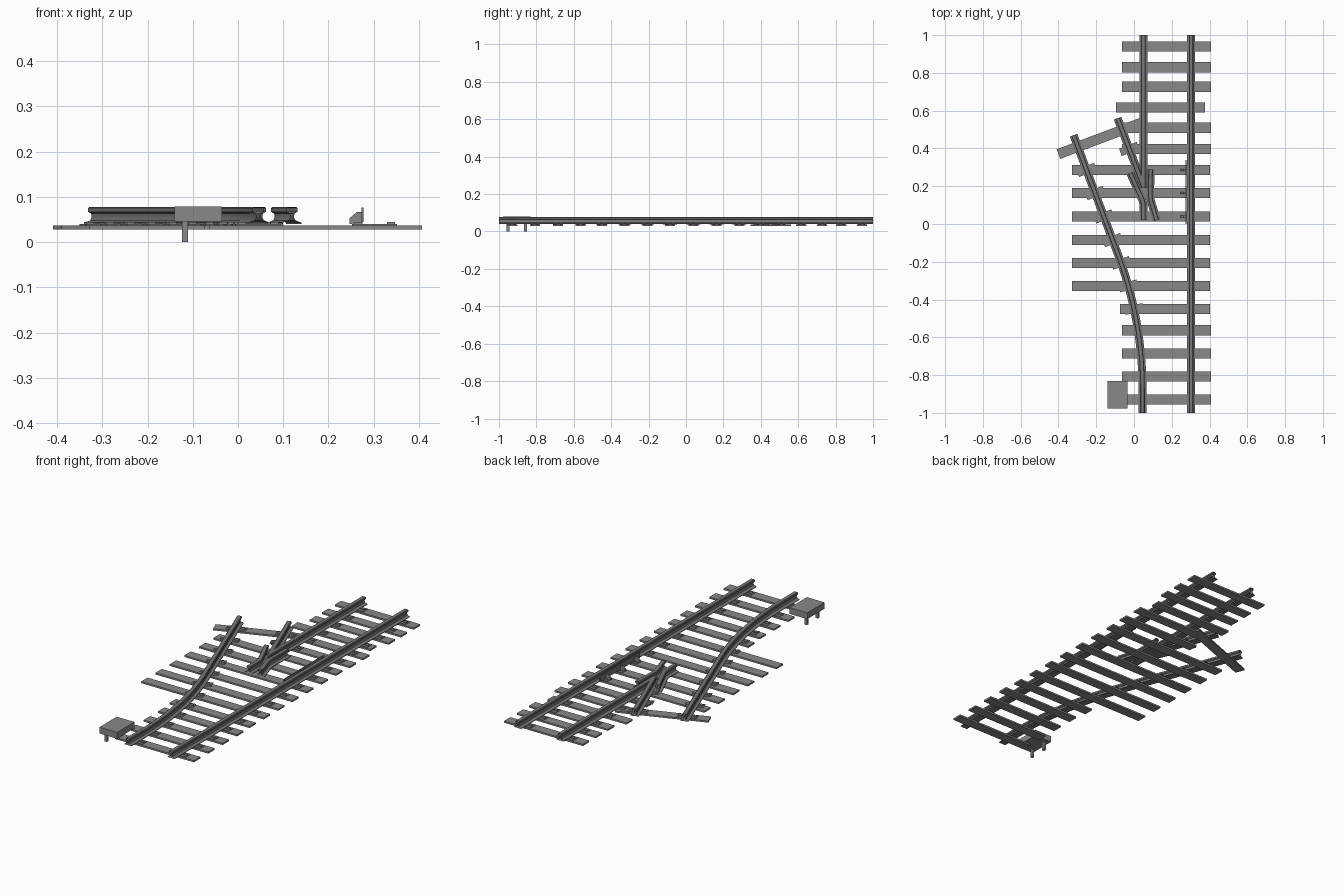
import bpy, bmesh, math
from mathutils import Matrix, Vector

cube = bpy.data.objects.get("Cube")
if cube:
    bpy.data.objects.remove(cube, do_unlink=True)


def material(name, value):
    m = bpy.data.materials.new(name)
    m.use_nodes = True
    m.diffuse_color = (value, value, value, 1)
    m.node_tree.nodes["Principled BSDF"].inputs["Base Color"].default_value = (value, value, value, 1)
    return m


GREY = material("weathered_grey", 0.25)
STEEL = material("dark_steel", 0.19)


def finish(bm, name, mat, smooth=False):
    bmesh.ops.recalc_face_normals(bm, faces=bm.faces)
    mesh = bpy.data.meshes.new(name)
    bm.to_mesh(mesh)
    bm.free()
    mesh.materials.append(mat)
    ob = bpy.data.objects.new(name, mesh)
    bpy.context.collection.objects.link(ob)
    if smooth:
        bpy.ops.object.select_all(action='DESELECT')
        ob.select_set(True)
        bpy.context.view_layer.objects.active = ob
        bpy.ops.object.shade_smooth_by_angle(angle=math.radians(35))
    return ob


def add_box(bm, center, size, angle=0):
    mat = (Matrix.Translation(center) @ Matrix.Rotation(angle, 4, 'Z')
           @ Matrix.Diagonal((*size, 1)))
    bmesh.ops.create_cube(bm, size=1, matrix=mat)


def box(name, center, size, mat, angle=0):
    bm = bmesh.new()
    add_box(bm, center, size, angle)
    return finish(bm, name, mat)


# Rail section: foot, web and head, mirrored into a closed ring
HALF = [(.021, .040), (.021, .043), (.007, .048), (.004, .055),
        (.005, .063), (.012, .067), (.012, .075), (.009, .078)]
RING = HALF + [(-x, z) for x, z in reversed(HALF)]


def rail(name, path):
    """Sweep the section along a path, leaving the ends open."""
    pts = [Vector(p) for p in path]
    bm = bmesh.new()
    rings = []
    for i, p in enumerate(pts):
        ahead = (pts[min(i + 1, len(pts) - 1)] - pts[max(i - 1, 0)]).normalized()
        side = Vector((ahead.y, -ahead.x))
        rings.append([bm.verts.new((p.x + side.x * s, p.y + side.y * s, z)) for s, z in RING])
    n = len(RING)
    for a, b in zip(rings, rings[1:]):
        for k in range(n):
            bm.faces.new((a[k], a[(k + 1) % n], b[(k + 1) % n], b[k]))
    finish(bm, name, STEEL, smooth=True)


# Diverging rail: straight lead, arc, straight run
TURN = math.radians(20.6)
RADIUS = 2.03
curve = [(.045, -1)]
for i in range(17):
    a = TURN * i / 16
    curve.append((.045 - RADIUS * (1 - math.cos(a)), -.875 + RADIUS * math.sin(a)))
curve.append((-.32, .47))

rails = {
    "straight_rail": [(.302, -1), (.302, 1)],
    "curved_rail": curve,
    "inner_straight_rail": [(.05, .19), (.05, 1)],
    "inner_diverging_rail": [(.05, .2), (-.087, .56)],
    "left_wing_rail": [(.05, .02), (.05, .1), (.045, .125), (-.02, .27)],
    "right_wing_rail": [(.12, .02), (.09, .12), (.085, .15), (.088, .29)],
}
for name, path in rails.items():
    rail(name, path)

# Sleepers: y, left end, right end
NEAR, WIDE = (-.063, .407), (-.328, .402)
sleepers = [(y, *NEAR) for y in (.94, .83, .727, .51, .397, -.563, -.685, -.807, -.929)]
sleepers += [(y, *WIDE) for y in (.286, .164, .04, -.085, -.206, -.328)]
sleepers += [(.616, -.095, .375), (-.45, -.074, .402)]
for i, (y, x0, x1) in enumerate(sleepers):
    box(f"sleeper_{i + 1}", ((x0 + x1) / 2, y, .0325), (x1 - x0, .054, .009), GREY)
box("angled_sleeper", (-.18, .453, .0323), (.47, .054, .0086), GREY, TURN)


# Tie plates with end clips wherever a rail crosses a sleeper
def crossing(path, y):
    for (xa, ya), (xb, yb) in zip(path, path[1:]):
        if ya <= y <= yb or yb <= y <= ya:
            return xa + (xb - xa) * (y - ya) / (yb - ya), math.atan2(xa - xb, yb - ya)


def add_plate(bm, x, y, angle):
    angle = (angle + math.pi / 2) % math.pi - math.pi / 2
    add_box(bm, (x, y, .0385), (.10, .042, .003), angle)
    for s in (-1, 1):
        dx = s * .036
        add_box(bm, (x + dx * math.cos(angle), y + dx * math.sin(angle), .0415),
                (.018, .016, .005), angle)


plates = bmesh.new()
for name, path in rails.items():
    if "wing" in name:
        continue
    for y, x0, x1 in sleepers:
        hit = crossing(path, y)
        if hit and x0 < hit[0] < x1:
            add_plate(plates, hit[0], y, hit[1])
add_plate(plates, -.296, .41, TURN)
add_plate(plates, -.062, .495, TURN)
finish(plates, "tie_plates", GREY)

# Guard rail beside the straight rail, with sloped brackets
box("guard_rail", (.275, .17, .060), (.005, .34, .032), STEEL)
bm = bmesh.new()
profile = [(.247, .040), (.247, .053), (.262, .066), (.273, .066), (.273, .040)]
for y in (.286, .164, .04):
    front = bm.faces.new([bm.verts.new((x, y - .005, z)) for x, z in profile])
    new = bmesh.ops.extrude_face_region(bm, geom=[front])["geom"]
    bmesh.ops.translate(bm, vec=(0, .01, 0),
                        verts=[g for g in new if isinstance(g, bmesh.types.BMVert)])
finish(bm, "guard_rail_brackets", GREY)

# Switch machine on two legs
box("switch_box", (-.088, -.904, .062), (.105, .147, .034), GREY)
for name, y in (("front_leg", -.952), ("back_leg", -.858)):
    box("switch_" + name, (-.117, y, .0225), (.014, .014, .045), GREY)
